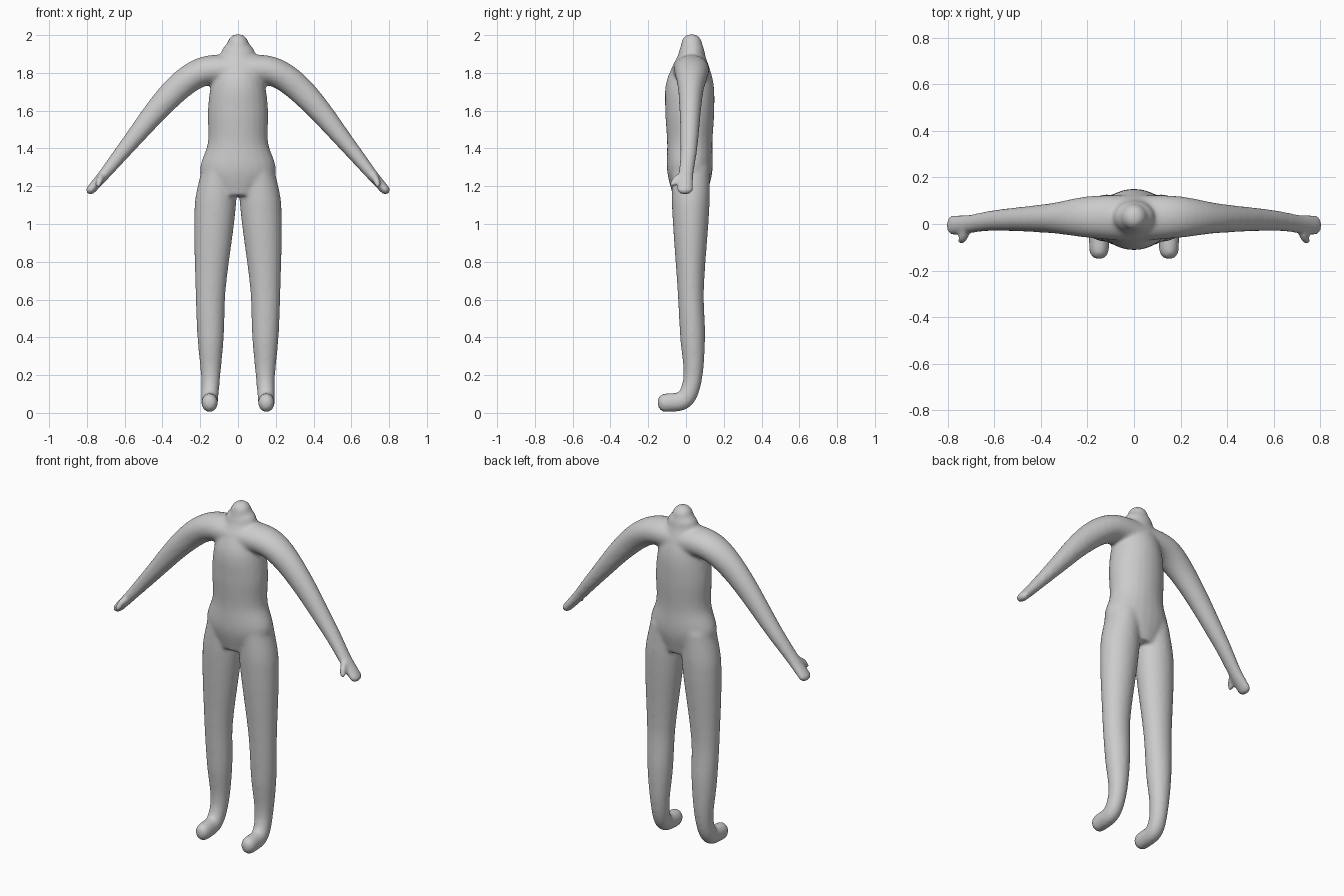
import bpy, bmesh, math
from mathutils import Vector

SIDES = 24
STEPS = 6
X_AXIS = Vector((1, 0, 0))
Y_AXIS = Vector((0, 1, 0))

cube = bpy.data.objects.get("Cube")
if cube:
    bpy.data.objects.remove(cube)

grey = bpy.data.materials.new("plain_grey")
grey.use_nodes = True
grey.diffuse_color = (0.6, 0.6, 0.6, 1)
shader = grey.node_tree.nodes["Principled BSDF"]
shader.inputs["Base Color"].default_value = grey.diffuse_color


def smooth_path(stations):
    """Blend a few stations (x, y, z, across, along) into a smooth run of them."""
    points = [Vector(station) for station in stations]
    last = len(points) - 1
    distance = [0]
    for here, there in zip(points, points[1:]):
        distance.append(distance[-1] + Vector((there - here)[:3]).length)
    slopes = []
    for i in range(last + 1):
        before, after = max(i - 1, 0), min(i + 1, last)
        slopes.append((points[after] - points[before]) / (distance[after] - distance[before]))
    path = []
    for i in range(last):
        span = distance[i + 1] - distance[i]
        for step in range(STEPS):
            t = step / STEPS
            ease = t * t * (3 - 2 * t)
            path.append(points[i] * (1 - ease) + points[i + 1] * ease
                        + slopes[i] * (span * t * (1 - t) ** 2)
                        - slopes[i + 1] * (span * t * t * (1 - t)))
    return path + [points[-1]]


def make_rings(stations, axis):
    """Elliptical rings square to the path, closed by a rounded tip."""
    path = smooth_path(stations)
    rings = []
    for i, station in enumerate(path):
        centre = Vector(station[:3])
        ahead = path[min(i + 1, len(path) - 1)]
        behind = path[max(i - 1, 0)]
        direction = Vector((ahead - behind)[:3]).normalized()
        across, along = station[3], station[4]
        rings.append((centre, direction.cross(axis).normalized() * across, axis * along))
    centre, across, along = rings[-1]
    bulge = direction * min(across.length, along.length)
    for step in range(1, STEPS):
        angle = math.pi / 2 * step / STEPS
        shrink = math.cos(angle)
        rings.append((centre + bulge * math.sin(angle), across * shrink, along * shrink))
    return rings


def add_tube(bm, stations, axis, side=1):
    """Skin the rings; side -1 builds the mirrored twin."""
    loops = []
    for centre, across, along in make_rings(stations, axis):
        loop = []
        for j in range(SIDES):
            angle = math.tau * j / SIDES
            point = centre + across * math.cos(angle) + along * math.sin(angle)
            loop.append(bm.verts.new((point.x * side, point.y, point.z)))
        loops.append(loop)
    for low, high in zip(loops, loops[1:]):
        for j in range(SIDES):
            bm.faces.new((low[j - 1], low[j], high[j], high[j - 1]))
    bm.faces.new(loops[0])
    bm.faces.new(loops[-1])


# Crotch, hips, waist, ribs, chest, collar
torso = [(0, 0.02, 1.15, 0.12, 0.09),
         (0, 0.02, 1.28, 0.2, 0.12),
         (0, 0.02, 1.43, 0.16, 0.12),
         (0, 0.02, 1.6, 0.16, 0.13),
         (0, 0.02, 1.75, 0.14, 0.125),
         (0, 0.03, 1.9, 0.09, 0.07)]

# Neck stump
neck = [(0, 0.03, 1.85, 0.08, 0.08),
        (0, 0.03, 1.95, 0.057, 0.057)]

# Hip, thigh, knee, calf, ankle, heel, toe
leg = [(0.1, 0.025, 1.3, 0.1, 0.09),
       (0.12, 0.025, 1.1, 0.1, 0.11),
       (0.145, 0.025, 0.65, 0.07, 0.08),
       (0.145, 0.035, 0.4, 0.066, 0.07),
       (0.145, 0.035, 0.18, 0.05, 0.05),
       (0.15, -0.01, 0.07, 0.05, 0.045),
       (0.15, -0.11, 0.053, 0.05, 0.043)]

# Inner shoulder, shoulder, upper arm, forearm, wrist, mitten
arm = [(0, 0.025, 1.815, 0.085, 0.1),
       (0.19, 0.03, 1.805, 0.077, 0.09),
       (0.35, 0.025, 1.69, 0.07, 0.065),
       (0.6, 0.015, 1.395, 0.043, 0.045),
       (0.71, 0, 1.26, 0.031, 0.04),
       (0.78, -0.005, 1.18, 0.025, 0.043)]

# Thumb bending forward and down
thumb = [(0.71, -0.01, 1.27, 0.02, 0.02),
         (0.725, -0.05, 1.245, 0.02, 0.02),
         (0.74, -0.07, 1.21, 0.018, 0.018)]

bm = bmesh.new()
add_tube(bm, torso, Y_AXIS)
add_tube(bm, neck, Y_AXIS)
for side in (1, -1):
    add_tube(bm, leg, X_AXIS, side)
    add_tube(bm, arm, Y_AXIS, side)
    add_tube(bm, thumb, Y_AXIS, side)
bmesh.ops.recalc_face_normals(bm, faces=bm.faces[:])

mesh = bpy.data.meshes.new("body")
bm.to_mesh(mesh)
bm.free()
mesh.materials.append(grey)
body = bpy.data.objects.new("body", mesh)
bpy.context.collection.objects.link(body)

# Fuse the parts into one skin and soften the joins
fuse = body.modifiers.new("fuse", "REMESH")
fuse.mode = "VOXEL"
fuse.voxel_size = 0.009
fuse.use_smooth_shade = True
soften = body.modifiers.new("soften", "SMOOTH")
soften.factor = 0.5
soften.iterations = 14
